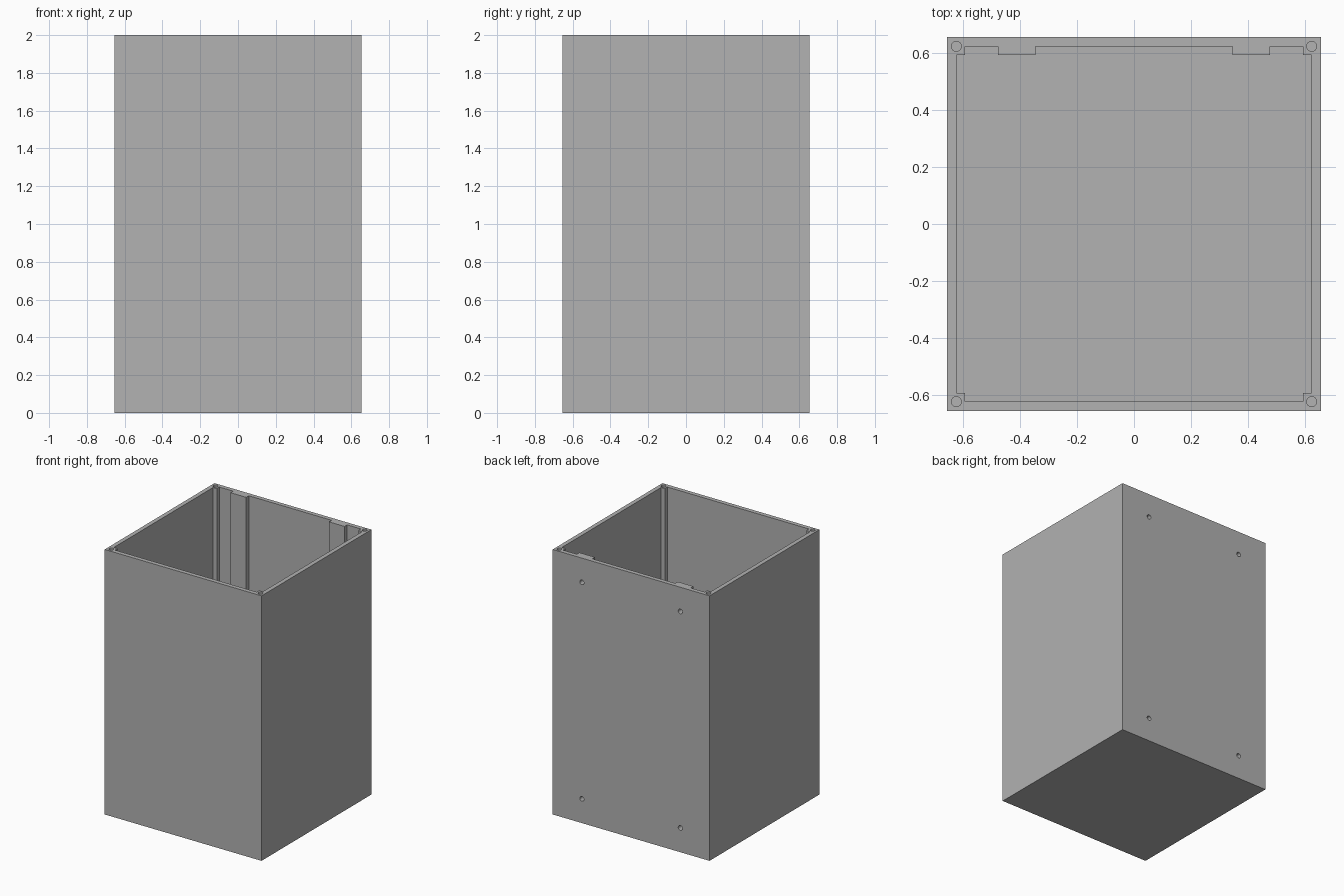
import bpy, bmesh, math
from mathutils import Matrix

if "Cube" in bpy.data.objects:
    bpy.data.objects.remove(bpy.data.objects["Cube"], do_unlink=True)

HALF, HEIGHT, WALL = 0.655, 2.0, 0.0325
INNER = HALF - WALL          # inside face of the walls
POST = INNER - 0.031         # inside face of posts and ribs
RIB_IN, RIB_OUT = 0.346, 0.476
HOLE_R = 0.0175

grey = bpy.data.materials.new("light grey")
grey.use_nodes = True
colour = (0.445, 0.445, 0.445, 1)
grey.diffuse_color = colour
grey.node_tree.nodes["Principled BSDF"].inputs["Base Color"].default_value = colour


def make_object(name, bm):
    bmesh.ops.recalc_face_normals(bm, faces=bm.faces[:])
    mesh = bpy.data.meshes.new(name)
    bm.to_mesh(mesh)
    bm.free()
    mesh.materials.append(grey)
    obj = bpy.data.objects.new(name, mesh)
    bpy.context.collection.objects.link(obj)
    return obj


def prism(name, outline, z0, z1):
    bm = bmesh.new()
    face = bm.faces.new([bm.verts.new((x, y, z0)) for x, y in outline])
    top = bmesh.ops.extrude_face_region(bm, geom=[face])["geom"]
    moved = [v for v in top if isinstance(v, bmesh.types.BMVert)]
    bmesh.ops.translate(bm, verts=moved, vec=(0, 0, z1 - z0))
    return make_object(name, bm)


def cylinder(name, centre, depth, rotation):
    bm = bmesh.new()
    bmesh.ops.create_cone(bm, cap_ends=True, segments=32, radius1=HOLE_R,
                          radius2=HOLE_R, depth=depth,
                          matrix=Matrix.Translation(centre) @ rotation)
    return make_object(name, bm)


def cut(target, cutter):
    mod = target.modifiers.new("cut", "BOOLEAN")
    mod.operation = "DIFFERENCE"
    mod.solver = "EXACT"
    mod.object = cutter
    bpy.context.view_layer.objects.active = target
    bpy.ops.object.modifier_apply(modifier=mod.name)
    bpy.data.objects.remove(cutter, do_unlink=True)


# Outer block
box = prism("open_box", [(-HALF, -HALF), (HALF, -HALF), (HALF, HALF), (-HALF, HALF)], 0, HEIGHT)

# Cavity outline, leaving corner posts and two ribs on the back wall
right = [(POST, -INNER), (POST, -POST), (INNER, -POST), (INNER, POST),
         (POST, POST), (POST, INNER), (RIB_OUT, INNER), (RIB_OUT, POST),
         (RIB_IN, POST), (RIB_IN, INNER)]
left = [(-x, y) for x, y in reversed(right)]
cut(box, prism("cavity", right + left, WALL, HEIGHT + 0.1))

# Blind screw holes in the post tops and in the back of the ribs
upright = Matrix.Identity(4)
lying = Matrix.Rotation(math.pi / 2, 4, "X")
for sx in (-1, 1):
    for sy in (-1, 1):
        cut(box, cylinder("post_hole", (sx * INNER, sy * INNER, HEIGHT), 0.4, upright))
    for z in (0.183, HEIGHT - 0.183):
        cut(box, cylinder("rib_hole", (sx * 0.411, HALF, z), 0.09, lying))

# Smooth hole walls, keep all corners sharp
bpy.ops.object.select_all(action="DESELECT")
box.select_set(True)
bpy.context.view_layer.objects.active = box
bpy.ops.object.shade_smooth_by_angle(angle=math.radians(30))
